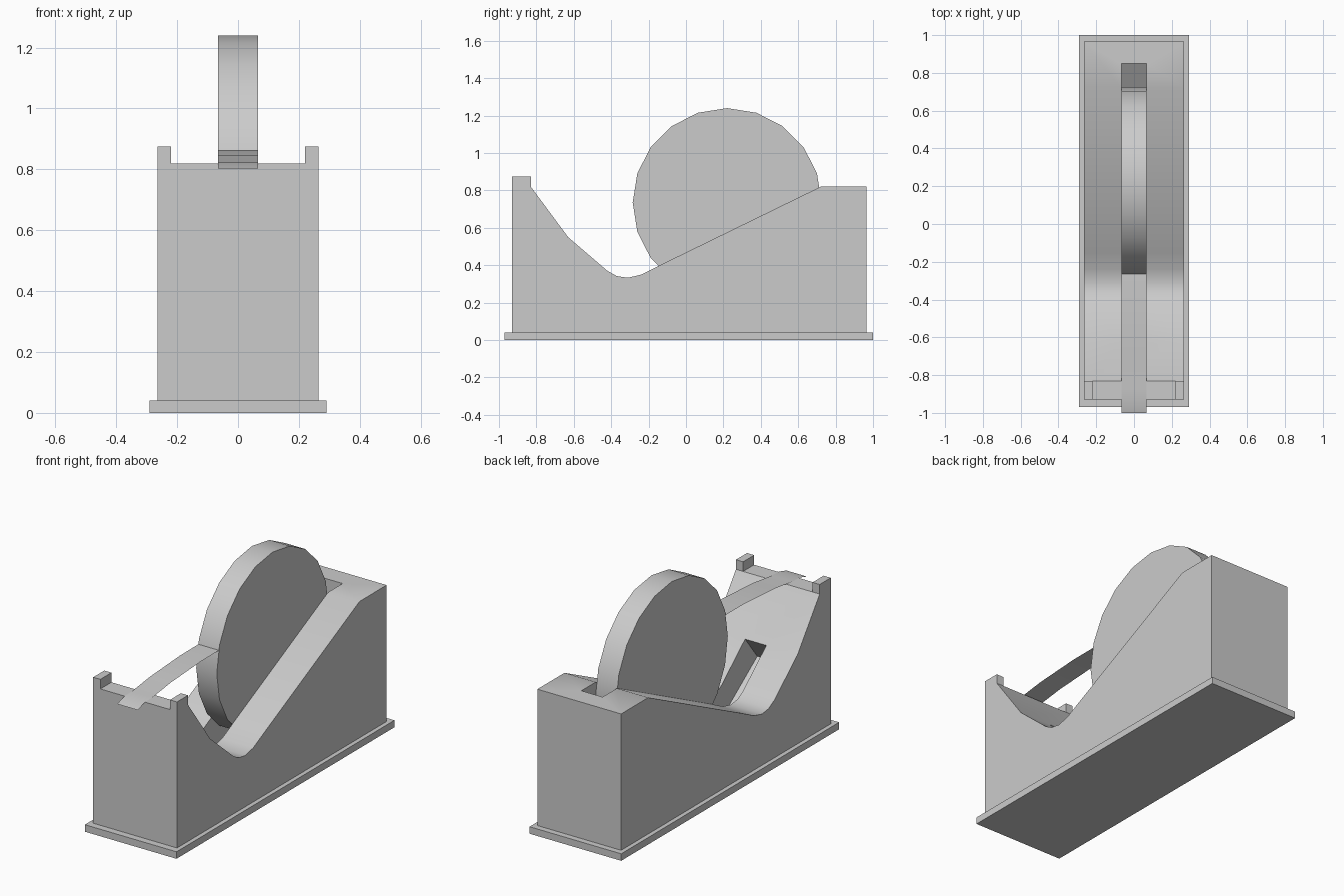
import bpy, bmesh, math

if "Cube" in bpy.data.objects:
    bpy.data.objects.remove(bpy.data.objects["Cube"])

def make_object(name, bm):
    bmesh.ops.recalc_face_normals(bm, faces=bm.faces[:])
    mesh = bpy.data.meshes.new(name)
    bm.to_mesh(mesh)
    bm.free()
    obj = bpy.data.objects.new(name, mesh)
    bpy.context.collection.objects.link(obj)
    return obj

def prism(name, profile, x0, x1):
    """Extrude a (y, z) profile from x0 to x1."""
    bm = bmesh.new()
    face = bm.faces.new([bm.verts.new((x0, y, z)) for y, z in profile])
    geom = bmesh.ops.extrude_face_region(bm, geom=[face])["geom"]
    bmesh.ops.translate(bm, vec=(x1 - x0, 0, 0),
                        verts=[v for v in geom if isinstance(v, bmesh.types.BMVert)])
    return make_object(name, bm)

def rect(y0, y1, z0, z1):
    return [(y0, z0), (y1, z0), (y1, z1), (y0, z1)]

def activate(obj):
    bpy.ops.object.select_all(action='DESELECT')
    obj.select_set(True)
    bpy.context.view_layer.objects.active = obj

def smooth(obj, degrees=30):
    activate(obj)
    bpy.ops.object.shade_smooth_by_angle(angle=math.radians(degrees))

# Base plate
prism("base_plate", rect(-0.97, 1.0, 0, 0.04), -0.29, 0.29)

# Body with the scooped top
body = prism("body", [
    (-0.93, 0.04), (0.965, 0.04), (0.965, 0.82), (0.72, 0.82),
    (-0.15, 0.395), (-0.24, 0.35), (-0.31, 0.333), (-0.37, 0.342),
    (-0.42, 0.37), (-0.63, 0.55), (-0.83, 0.82), (-0.93, 0.82)], -0.265, 0.265)

# Slot that holds the roll, with an undercut front end
cutter = prism("slot_cutter", [
    (-0.63, 0.55), (-0.74, 0.41), (-0.42, 0.18), (0.35, 0.18),
    (0.85, 0.52), (0.85, 1.0), (-0.6, 1.0)], -0.067, 0.067)
cutter.hide_render = True
mod = body.modifiers.new("slot", 'BOOLEAN')
mod.operation = 'DIFFERENCE'
mod.solver = 'EXACT'
mod.object = cutter
activate(body)
bpy.ops.object.modifier_apply(modifier=mod.name)
bpy.data.objects.remove(cutter)
smooth(body)

# Front guide prongs
for side, label in ((-1, "left"), (1, "right")):
    prism(label + "_prong", rect(-0.93, -0.83, 0.82, 0.875), side * 0.22, side * 0.265)

# Tape roll: 20-sided disc
roll = prism("tape_roll", [
    (0.22 + 0.505 * math.sin(i * math.tau / 20), 0.735 + 0.505 * math.cos(i * math.tau / 20))
    for i in range(20)], -0.065, 0.065)
smooth(roll)

# Loose tape strip: thin sheet from the roll over the front edge
path = [(-0.255, 0.863), (-0.43, 0.862), (-0.70, 0.845), (-0.87, 0.823), (-0.93, 0.822), (-1.0, 0.802)]
bm = bmesh.new()
rows = [[bm.verts.new((x, y, z)) for x in (-0.065, 0.065)] for y, z in path]
for a, b in zip(rows, rows[1:]):
    bm.faces.new((a[0], b[0], b[1], a[1]))
smooth(make_object("tape_strip", bm))
